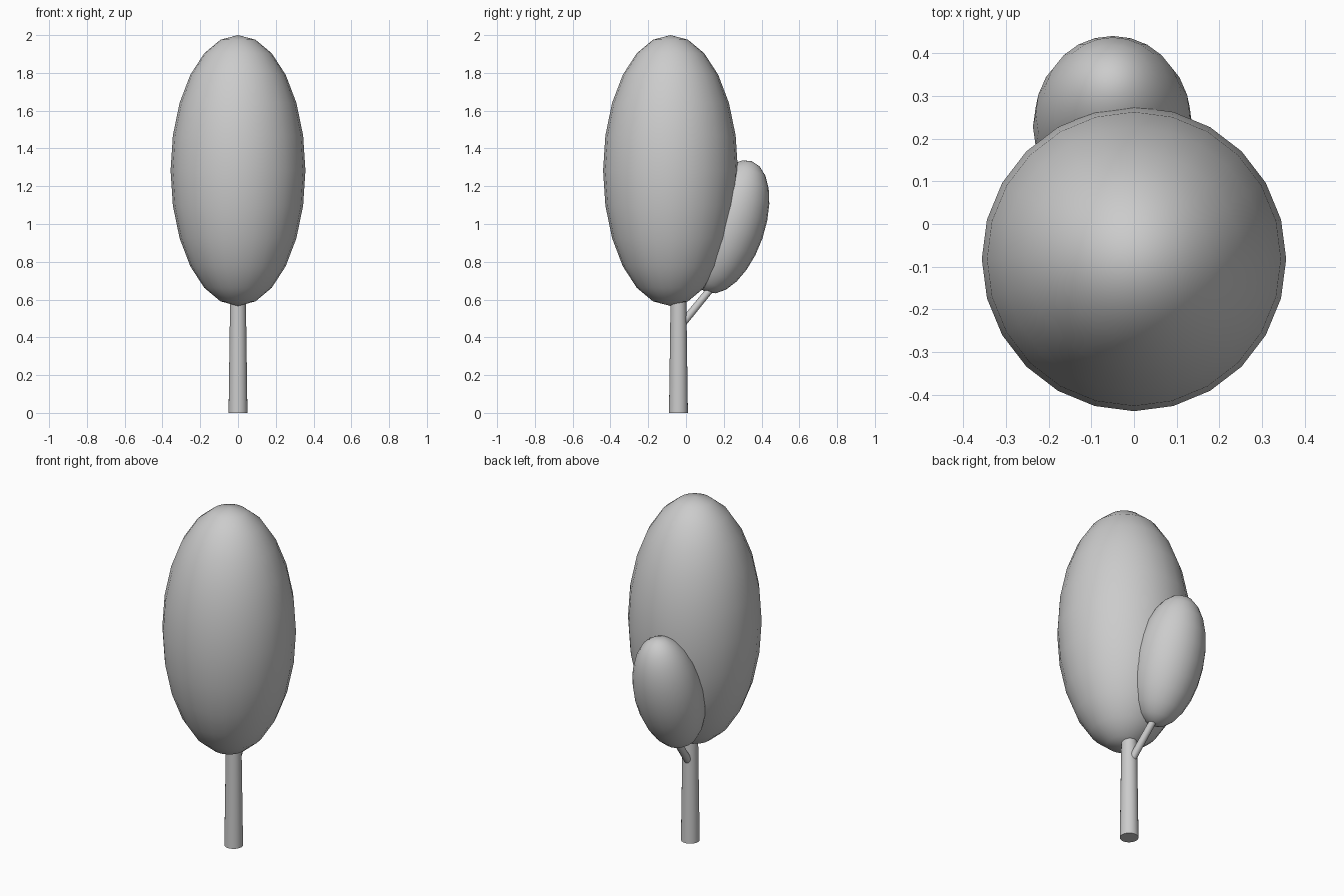
import bpy
from math import radians
from mathutils import Vector

cube = bpy.data.objects.get("Cube")
if cube:
    bpy.data.objects.remove(cube, do_unlink=True)

# One plain grey for the whole tree
grey = bpy.data.materials.new("plain grey")
grey.use_nodes = True
grey.diffuse_color = (0.6, 0.6, 0.6, 1)
grey.node_tree.nodes["Principled BSDF"].inputs["Base Color"].default_value = (0.6, 0.6, 0.6, 1)


def finish(name):
    obj = bpy.context.object
    obj.name = name
    obj.data.materials.append(grey)
    bpy.ops.object.shade_smooth_by_angle(angle=radians(40))
    return obj


def crown(name, centre, radius, height, tilt=0):
    """Egg-shaped mass of leaves, leaning towards the back by tilt degrees."""
    bpy.ops.mesh.primitive_uv_sphere_add(segments=24, ring_count=12, radius=1,
                                         location=centre, rotation=(radians(-tilt), 0, 0))
    bpy.context.object.scale = (radius, radius, height)
    return finish(name)


def limb(name, start, end, r_start, r_end):
    """Tapered round limb between two points."""
    start, end = Vector(start), Vector(end)
    axis = end - start
    bpy.ops.mesh.primitive_cone_add(vertices=24, radius1=r_start, radius2=r_end,
                                    depth=axis.length, location=(start + end) / 2)
    obj = bpy.context.object
    obj.rotation_euler = axis.to_track_quat('Z', 'Y').to_euler()
    return finish(name)


# Trunk and side branch
limb("trunk", (0, -0.04, 0), (0, -0.04, 0.65), 0.05, 0.041)
limb("side_branch", (0, -0.03, 0.46), (-0.03, 0.15, 0.68), 0.021, 0.019)

# Leaf masses
crown("main_crown", (0, -0.082, 1.283), 0.357, 0.717)
crown("small_crown", (-0.05, 0.228, 0.985), 0.187, 0.368, tilt=19)
